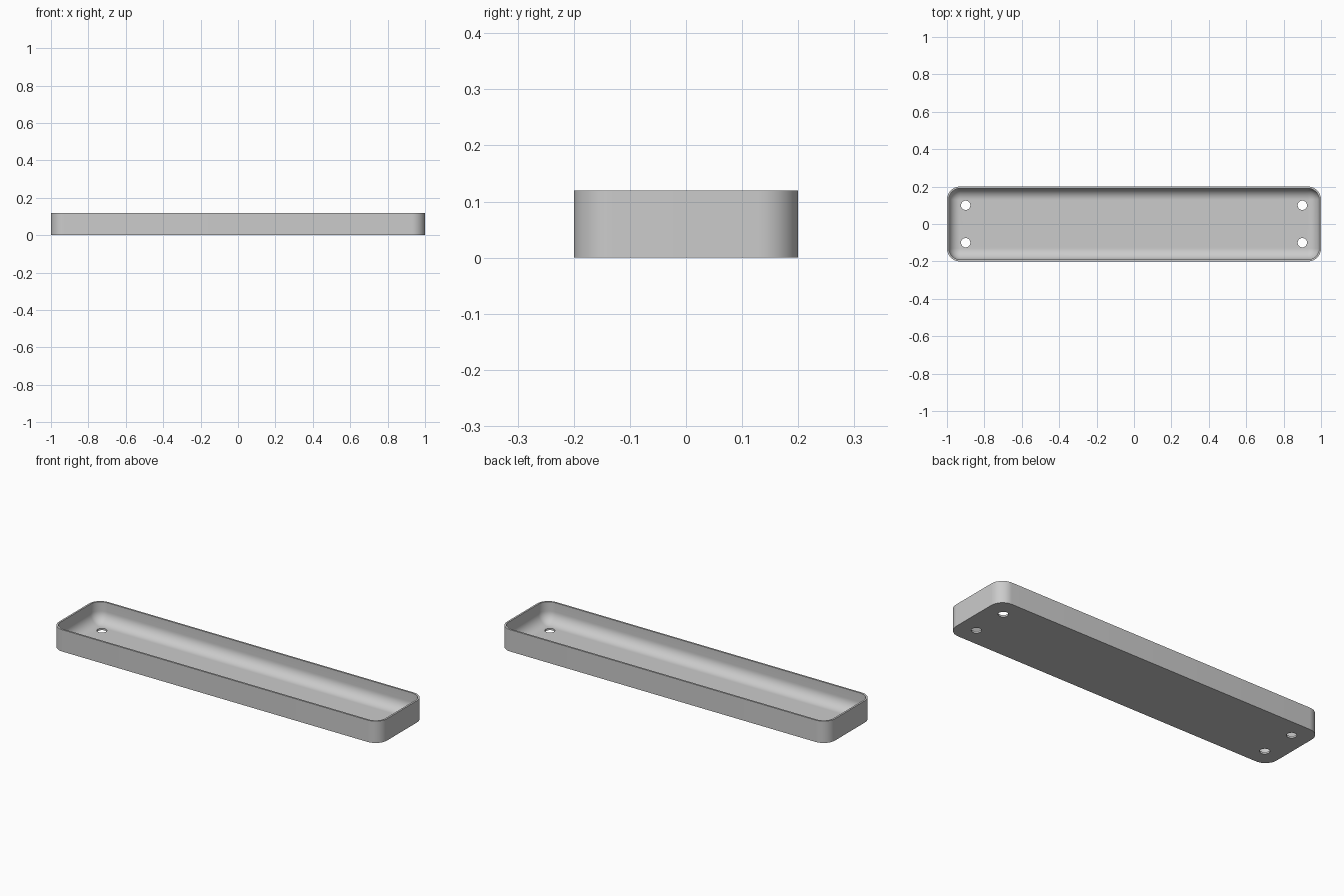
import bpy, bmesh
from math import sin, cos, pi, radians

LENGTH, WIDTH, HEIGHT = 2.0, 0.4, 0.12
WALL, CORNER = 0.01, 0.07
FILLET = CORNER - WALL
STEPS = 12

cube = bpy.data.objects.get("Cube")
if cube:
    bpy.data.objects.remove(cube, do_unlink=True)

grey = bpy.data.materials.new("light_grey")
grey.use_nodes = True
colour = (0.6, 0.6, 0.6, 1)
grey.diffuse_color = colour
grey.node_tree.nodes["Principled BSDF"].inputs["Base Color"].default_value = colour


def ring(bm, inset, z):
    """Rounded rectangle, inset from the outer outline."""
    r = max(CORNER - inset, 0.0001)
    cx, cy = LENGTH / 2 - CORNER, WIDTH / 2 - CORNER
    verts = []
    for q, (sx, sy) in enumerate([(1, 1), (-1, 1), (-1, -1), (1, -1)]):
        for i in range(STEPS + 1):
            a = (q + i / STEPS) * pi / 2
            verts.append(bm.verts.new((sx * cx + r * cos(a), sy * cy + r * sin(a), z)))
    return verts


# Tray shell: outer wall, rim, inner wall and rounded edge down to the floor
bm = bmesh.new()
profile = [(0, 0), (0, HEIGHT), (WALL, HEIGHT)]
for i in range(STEPS + 1):
    a = i / STEPS * pi / 2
    profile.append((WALL + FILLET * (1 - cos(a)), WALL + FILLET * (1 - sin(a))))
rings = [ring(bm, inset, z) for inset, z in profile]
for low, high in zip(rings, rings[1:]):
    for i in range(len(low)):
        j = (i + 1) % len(low)
        bm.faces.new((low[i], low[j], high[j], high[i]))
bm.faces.new(rings[0][::-1])
bm.faces.new(rings[-1])
bmesh.ops.remove_doubles(bm, verts=bm.verts, dist=0.0005)
bmesh.ops.recalc_face_normals(bm, faces=bm.faces)
mesh = bpy.data.meshes.new("tray")
bm.to_mesh(mesh)
bm.free()
mesh.materials.append(grey)
tray = bpy.data.objects.new("tray", mesh)
bpy.context.collection.objects.link(tray)

# Four screw holes through the floor
cutters = []
for x in (-0.9, 0.9):
    for y in (-0.1, 0.1):
        bpy.ops.mesh.primitive_cylinder_add(vertices=32, radius=0.025, depth=0.1, location=(x, y, 0))
        cutter = bpy.context.object
        cutter.name = "hole_cutter"
        cutter.hide_render = True
        cutter.data.materials.append(grey)
        cutters.append(cutter)
        cut = tray.modifiers.new("hole", "BOOLEAN")
        cut.operation, cut.solver, cut.object = "DIFFERENCE", "EXACT", cutter

bpy.ops.object.select_all(action="DESELECT")
tray.select_set(True)
bpy.context.view_layer.objects.active = tray
for name in [m.name for m in tray.modifiers]:
    bpy.ops.object.modifier_apply(modifier=name)
for cutter in cutters:
    bpy.data.objects.remove(cutter, do_unlink=True)
bpy.ops.object.shade_smooth_by_angle(angle=radians(30))
